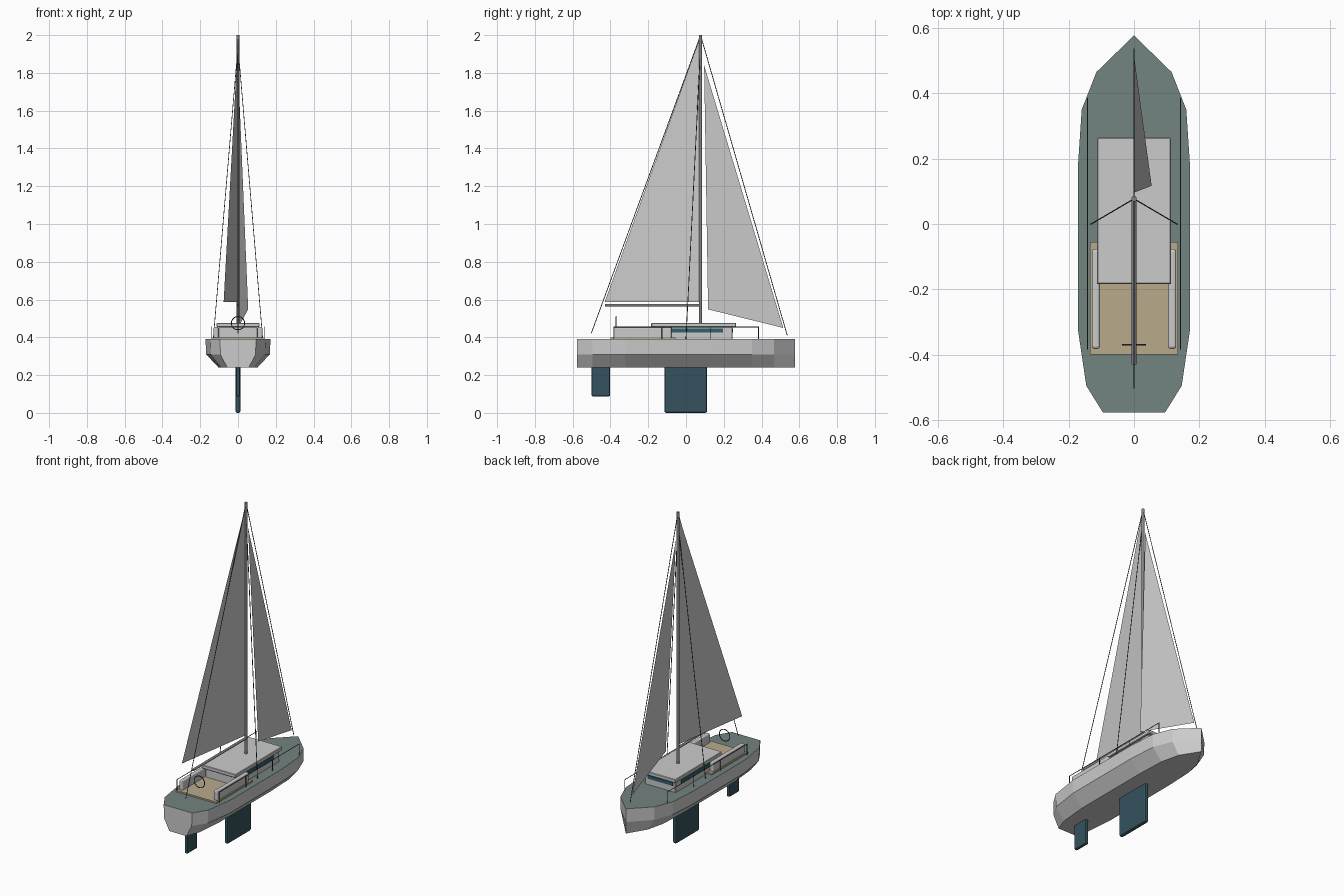
import bpy, bmesh, math
from mathutils import Vector

if "Cube" in bpy.data.objects:
    bpy.data.objects.remove(bpy.data.objects["Cube"])


def material(name, rgb):
    m = bpy.data.materials.new(name)
    m.diffuse_color = (*rgb, 1)
    m.use_nodes = True
    m.node_tree.nodes["Principled BSDF"].inputs["Base Color"].default_value = m.diffuse_color
    return m


DECK = material("deck_green", (0.17, 0.23, 0.22))
TEAL = material("dark_teal", (0.035, 0.085, 0.11))
GLASS = material("window_teal", (0.03, 0.12, 0.16))
TEAK = material("teak", (0.48, 0.40, 0.26))
SPAR = material("spar_grey", (0.22, 0.23, 0.24))
WIRE = material("wire_dark", (0.08, 0.08, 0.09))


def mesh_object(name, verts, faces, mat=None):
    me = bpy.data.meshes.new(name)
    me.from_pydata(verts, [], faces)
    ob = bpy.data.objects.new(name, me)
    bpy.context.collection.objects.link(ob)
    if mat:
        me.materials.append(mat)
    return ob


def box(name, x, y, z, mat=None, bevel=0, segments=2):
    """Box from (min, max) ranges on each axis."""
    bpy.ops.mesh.primitive_cube_add(size=1, location=[sum(r) / 2 for r in (x, y, z)])
    ob = bpy.context.object
    ob.name = name
    ob.scale = [r[1] - r[0] for r in (x, y, z)]
    bpy.ops.object.transform_apply(location=False, rotation=False, scale=True)
    if mat:
        ob.data.materials.append(mat)
    if bevel:
        b = ob.modifiers.new("bevel", 'BEVEL')
        b.width, b.segments = bevel, segments
    return ob


def tube(name, a, b, r, mat=None, sides=8):
    a, b = Vector(a), Vector(b)
    d = b - a
    bpy.ops.mesh.primitive_cylinder_add(vertices=sides, radius=r, depth=d.length,
                                        location=(a + b) / 2)
    ob = bpy.context.object
    ob.name = name
    ob.rotation_mode = 'QUATERNION'
    ob.rotation_quaternion = d.to_track_quat('Z', 'Y')
    if mat:
        ob.data.materials.append(mat)
    bpy.ops.object.shade_smooth_by_angle(angle=math.radians(50))
    return ob


# Hull: chined section swept along stations (y, half width)
stations = [(-0.577, 0.095), (-0.495, 0.146), (-0.32, 0.172), (0.17, 0.172),
            (0.35, 0.16), (0.465, 0.115), (0.577, 0.0)]
section = [(1, 0.39), (0.98, 0.31), (0.6, 0.24), (-0.6, 0.24), (-0.98, 0.31), (-1, 0.39)]
verts = [(w * k, y, z) for y, w in stations for k, z in section]
n = len(section)
faces = [tuple(range(n))]
for s in range(len(stations) - 1):
    for i in range(n):
        j = (i + 1) % n
        faces.append((s * n + i, (s + 1) * n + i, (s + 1) * n + j, s * n + j))
hull = mesh_object("hull", verts, faces)
hull.data.materials.append(material("hull_white", (0.8, 0.8, 0.79)))
hull.data.materials.append(DECK)
bm = bmesh.new()
bm.from_mesh(hull.data)
bmesh.ops.remove_doubles(bm, verts=bm.verts, dist=1e-4)
bmesh.ops.recalc_face_normals(bm, faces=bm.faces)
for f in bm.faces:
    f.material_index = int(f.normal.z > 0.9)
bm.to_mesh(hull.data)
bm.free()

# Underwater fins
box("keel", (-0.0125, 0.0125), (-0.115, 0.112), (0.0, 0.25), TEAL, 0.01)
box("rudder", (-0.01, 0.01), (-0.5, -0.402), (0.088, 0.25), TEAL, 0.006)

# Cockpit floor and side benches
box("cockpit_floor", (-0.135, 0.135), (-0.4, -0.055), (0.38, 0.399), TEAK)
for side, s in (("left", -1), ("right", 1)):
    box("bench_" + side, sorted((s * 0.104, s * 0.129)), (-0.382, -0.077),
        (0.395, 0.456), None, 0.008, 3)

# Cabin, roof and windows
box("cabin", (-0.104, 0.104), (-0.165, 0.247), (0.385, 0.457), None, 0.004, 1)
box("cabin_roof", (-0.113, 0.113), (-0.184, 0.264), (0.455, 0.477), None, 0.003, 1)
box("side_windows", (-0.1065, 0.1065), (-0.115, 0.195), (0.426, 0.447), GLASS)
box("front_window", (-0.085, 0.085), (0.2, 0.2495), (0.426, 0.447), GLASS)

# Guard rails with posts
for side, s in (("left", -1), ("right", 1)):
    x = s * 0.142
    tube("rail_" + side, (x, -0.384, 0.455), (x, 0.386, 0.455), 0.002, WIRE, 6)
    for i in range(4):
        y = -0.382 + i * 0.2553
        tube(f"rail_post_{side}_{i + 1}", (x, y, 0.385), (x, y, 0.456), 0.002, WIRE, 6)

# Steering wheel
bpy.ops.mesh.primitive_torus_add(location=(0, -0.37, 0.475), rotation=(math.pi / 2, 0, 0),
                                 major_radius=0.035, minor_radius=0.0025,
                                 major_segments=32, minor_segments=8)
wheel = bpy.context.object
wheel.name = "steering_wheel"
wheel.data.materials.append(WIRE)
bpy.ops.object.shade_smooth()

# Mast and boom
tube("mast", (0, 0.077, 0.47), (0, 0.077, 2.0), 0.0085, SPAR, 16)
tube("boom", (0, 0.077, 0.57), (0, -0.43, 0.57), 0.0075, SPAR, 12)

# Sails
mesh_object("main_sail", [(0, 0.068, 1.97), (0, 0.068, 0.588), (-0.076, -0.43, 0.588)], [(0, 1, 2)])
mesh_object("jib_sail", [(0, 0.096, 1.84), (0.054, 0.117, 0.548), (0, 0.515, 0.45)], [(0, 1, 2)])

# Standing rigging
tube("forestay", (0, 0.08, 1.99), (0, 0.536, 0.41), 0.002, WIRE, 6)
tube("backstay", (0, 0.074, 1.99), (0, -0.502, 0.42), 0.002, WIRE, 6)
for side, s in (("left", -1), ("right", 1)):
    tube("shroud_" + side, (0, 0.077, 1.94), (s * 0.131, 0.0, 0.39), 0.002, WIRE, 6)
